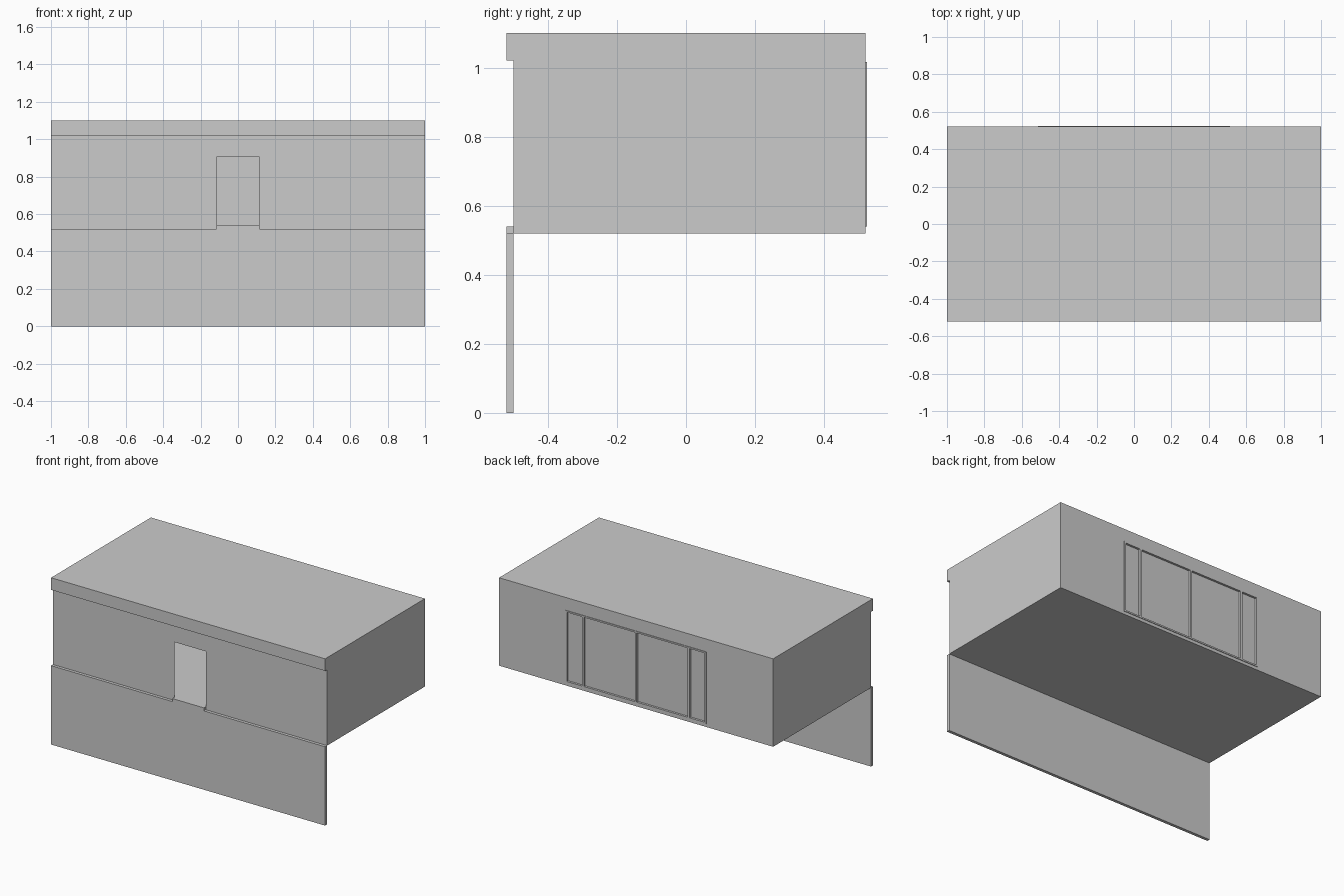
import bpy, bmesh
from mathutils import Vector

if "Cube" in bpy.data.objects:
    bpy.data.objects.remove(bpy.data.objects["Cube"])


def prism(name, pts, place, depth):
    """Extrude a 2D outline; place maps (u, v) to 3D, depth is the sweep."""
    bm = bmesh.new()
    face = bm.faces.new([bm.verts.new(place(u, v)) for u, v in pts])
    ext = bmesh.ops.extrude_face_region(bm, geom=[face])
    verts = [g for g in ext["geom"] if isinstance(g, bmesh.types.BMVert)]
    bmesh.ops.translate(bm, verts=verts, vec=Vector(depth))
    bmesh.ops.recalc_face_normals(bm, faces=bm.faces)
    mesh = bpy.data.meshes.new(name)
    bm.to_mesh(mesh)
    bm.free()
    obj = bpy.data.objects.new(name, mesh)
    bpy.context.collection.objects.link(obj)
    return obj


def box(name, x0, x1, y0, y1, z0, z1):
    return prism(name, [(x0, z0), (x1, z0), (x1, z1), (x0, z1)],
                 lambda x, z: (x, y0, z), (0, y1 - y0, 0))


def cut(obj, cutters):
    """Subtract the cutters and remove them."""
    bpy.context.view_layer.objects.active = obj
    for c in cutters:
        mod = obj.modifiers.new("cut", 'BOOLEAN')
        mod.operation = 'DIFFERENCE'
        mod.solver = 'EXACT'
        mod.object = c
        bpy.ops.object.modifier_apply(modifier=mod.name)
        bpy.data.objects.remove(c)


DOOR = 0.115
FLOOR, CEILING = 0.54, 1.02

# Room shell with the roof fascia overhanging the front
shell = prism("room_shell",
              [(-0.52, 1.10), (-0.52, 1.02), (-0.50, 1.02),
               (-0.50, 0.52), (0.52, 0.52), (0.52, 1.10)],
              lambda y, z: (-1, y, z), (2, 0, 0))
cut(shell, [
    box("room_cutter", -0.98, 0.98, -0.497, 0.50, FLOOR, CEILING),
    box("door_cutter", -DOOR, DOOR, -0.51, -0.45, FLOOR, 0.905),
    box("window_cutter", -0.505, 0.505, 0.45, 0.56, 0.547, 1.009),
])

# Lower front wall with the raised door threshold
prism("lower_front_wall",
      [(-1, 0), (1, 0), (1, 0.52), (DOOR, 0.52), (DOOR, FLOOR),
       (-DOOR, FLOOR), (-DOOR, 0.52), (-1, 0.52)],
      lambda x, z: (x, -0.52, z), (0, 0.02, 0))

# Back window frame with two wide and two narrow lights
frame = box("window_frame", -0.513, 0.513, 0.501, 0.524, FLOOR, 1.016)
lights = [(-0.503, -0.393), (-0.379, -0.007), (0.007, 0.379), (0.393, 0.503)]
cut(frame, [box("light_cutter", a, b, 0.49, 0.54, 0.55, 1.006)
            for a, b in lights])

# Recessed panes
for i, (a, b) in enumerate(lights):
    box(f"window_pane_{i + 1}", a, b, 0.503, 0.51, 0.55, 1.006)
